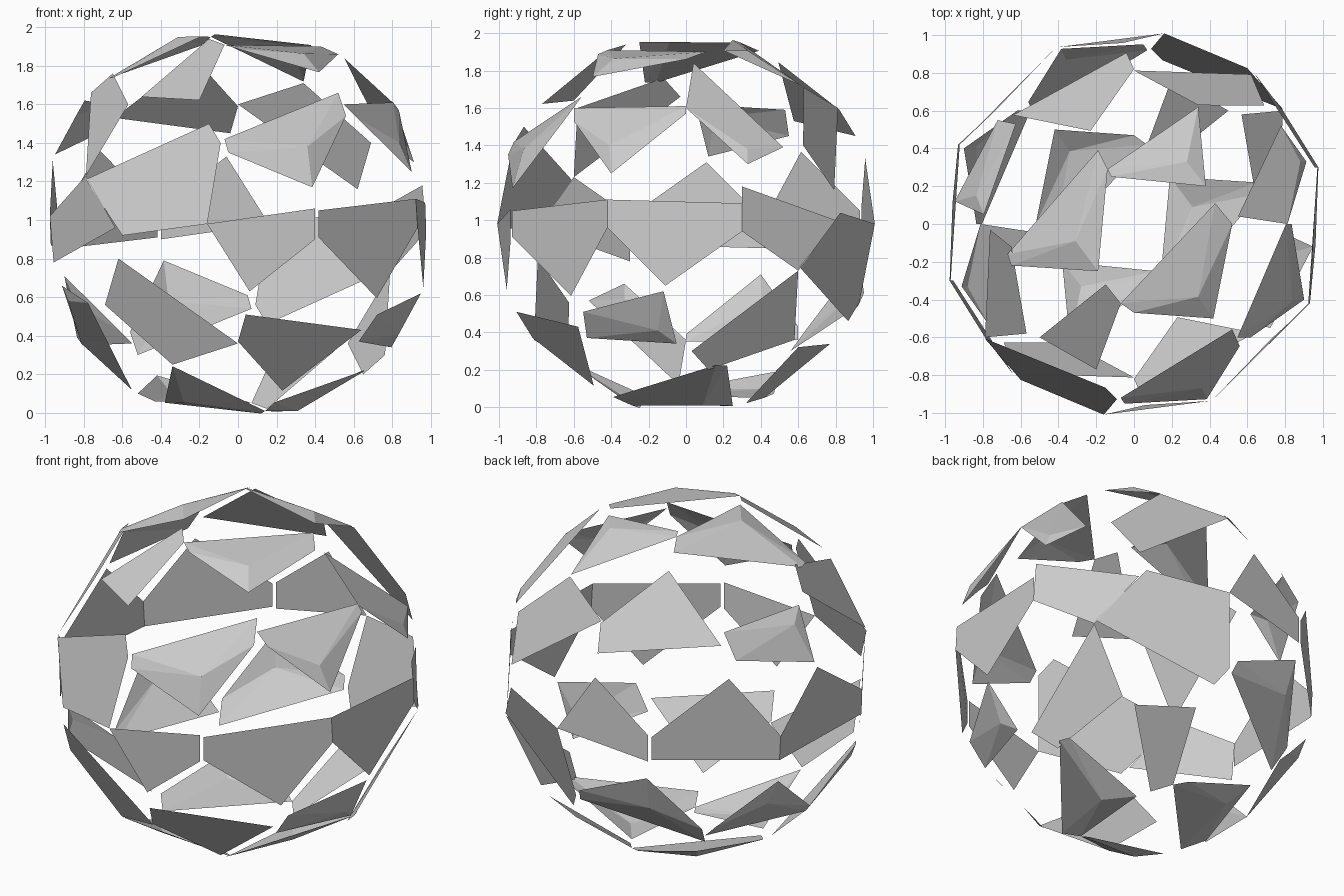
import bpy
import bmesh
from math import sqrt
from mathutils import Vector

RADIUS = 1.022
CENTRE = Vector((0, 0, .98))

default_cube = bpy.data.objects.get("Cube")
if default_cube:
    bpy.data.objects.remove(default_cube, do_unlink=True)

# One plain grey for the whole shell
grey = bpy.data.materials.new("plain_grey")
grey.use_nodes = True
colour = (.6, .6, .6, 1)
grey.diffuse_color = colour
grey.node_tree.nodes["Principled BSDF"].inputs["Base Color"].default_value = colour


def lift(side, point):
    """Raise a flat outline point onto the ball, on the named side."""
    first, second = point
    if side != "top":
        second -= CENTRE.z
    depth = sqrt(max(RADIUS ** 2 - first ** 2 - second ** 2, 0))
    if side == "front":
        return Vector((first, -depth, second))
    if side == "right":
        return Vector((depth, first, second))
    return Vector((first, second, depth))


def build_object(name, corners, peak):
    """Make one panel: a flat polygon, or a fan of facets around a peak."""
    mesh = bpy.data.meshes.new(name)
    bm = bmesh.new()
    rim = [bm.verts.new(corner + CENTRE) for corner in corners]
    if peak is None:
        bm.faces.new(rim)
    else:
        middle = bm.verts.new(peak + CENTRE)
        for current, following in zip(rim, rim[1:] + rim[:1]):
            bm.faces.new((current, following, middle))
    # Every facet looks away from the middle of the ball
    bm.normal_update()
    for face in bm.faces:
        if face.normal.dot(face.calc_center_median() - CENTRE) < 0:
            face.normal_flip()
    bm.to_mesh(mesh)
    bm.free()
    mesh.materials.append(grey)
    panel_object = bpy.data.objects.new(name, mesh)
    bpy.context.collection.objects.link(panel_object)


def panel(name, side, outline, ridge=None):
    """Build a panel and its twin, reflected through the middle of the ball."""
    corners = [lift(side, point) for point in outline]
    peak = lift(side, ridge) if ridge else None
    build_object(name, corners, peak)
    opposite_peak = -peak if peak else None
    build_object(name + "_opposite", [-corner for corner in corners], opposite_peak)


# Belt of panels around the middle
panel("belt_side_panel", "right",
      [(-.42, 1.11), (.3, 1.09), (.3, .94), (-.11, .65), (-.42, .96)])
panel("belt_corner_panel", "right",
      [(-.93, 1.05), (-.42, 1.11), (-.42, .96), (-.615, .595), (-.93, .91)])
panel("belt_rear_panel", "right",
      [(.3, 1.18), (.8, 1), (.6, .73), (.3, .94)])
panel("belt_front_panel", "front",
      [(-.16, .98), (.4, 1.06), (.4, .9), (.06, .63)])

# Upper ring of panels
panel("upper_front_panel", "front",
      [(-.15, 1.5), (-.79, 1.21), (-.6, .92), (-.16, .98), (-.09, 1.4)])
panel("upper_front_left_panel", "front",
      [(-.07, 1.42), (.52, 1.66), (.56, 1.54), (.385, 1.17), (-.05, 1.35)],
      ridge=(.36, 1.38))
panel("upper_side_panel", "right",
      [(-.6, 1.6), (0, 1.61), (0, 1.57), (-.4, 1.25), (-.6, 1.53)],
      ridge=(-.41, 1.4))
panel("upper_rear_left_panel", "right",
      [(.04, 1.84), (.52, 1.39), (.33, 1.3), (0, 1.6)],
      ridge=(.33, 1.38))

# Lower ring of panels
panel("lower_front_right_panel", "front",
      [(-.62, .8), (-.69, .56), (-.34, .25), (0, .36)])
panel("lower_front_left_panel", "front",
      [(.04, .51), (.64, .43), (.23, .115), (0, .37)])
panel("lower_side_panel", "right",
      [(-.55, .51), (-.12, .62), (-.05, .34), (-.53, .37)],
      ridge=(-.15, .41))
panel("lower_rear_panel", "right",
      [(.6, .73), (.58, .36), (.12, .2), (.03, .3)])

# Cap panels around the top opening
panel("cap_left_panel", "top",
      [(-.07, -.42), (.43, .11), (.52, 0), (.42, -.5), (0, -.47)],
      ridge=(.34, -.385))
panel("cap_right_panel", "top",
      [(-.19, .39), (-.14, .29), (-.19, -.25), (-.65, -.22), (-.67, -.16)],
      ridge=(-.31, -.09))
panel("cap_rear_panel", "top",
      [(-.14, .29), (.34, .62), (.38, .2), (-.12, .25)],
      ridge=(.28, .33))
panel("cap_front_panel", "top",
      [(-.15, -.32), (-.07, -.42), (-.2, -.77), (-.5, -.6)])
